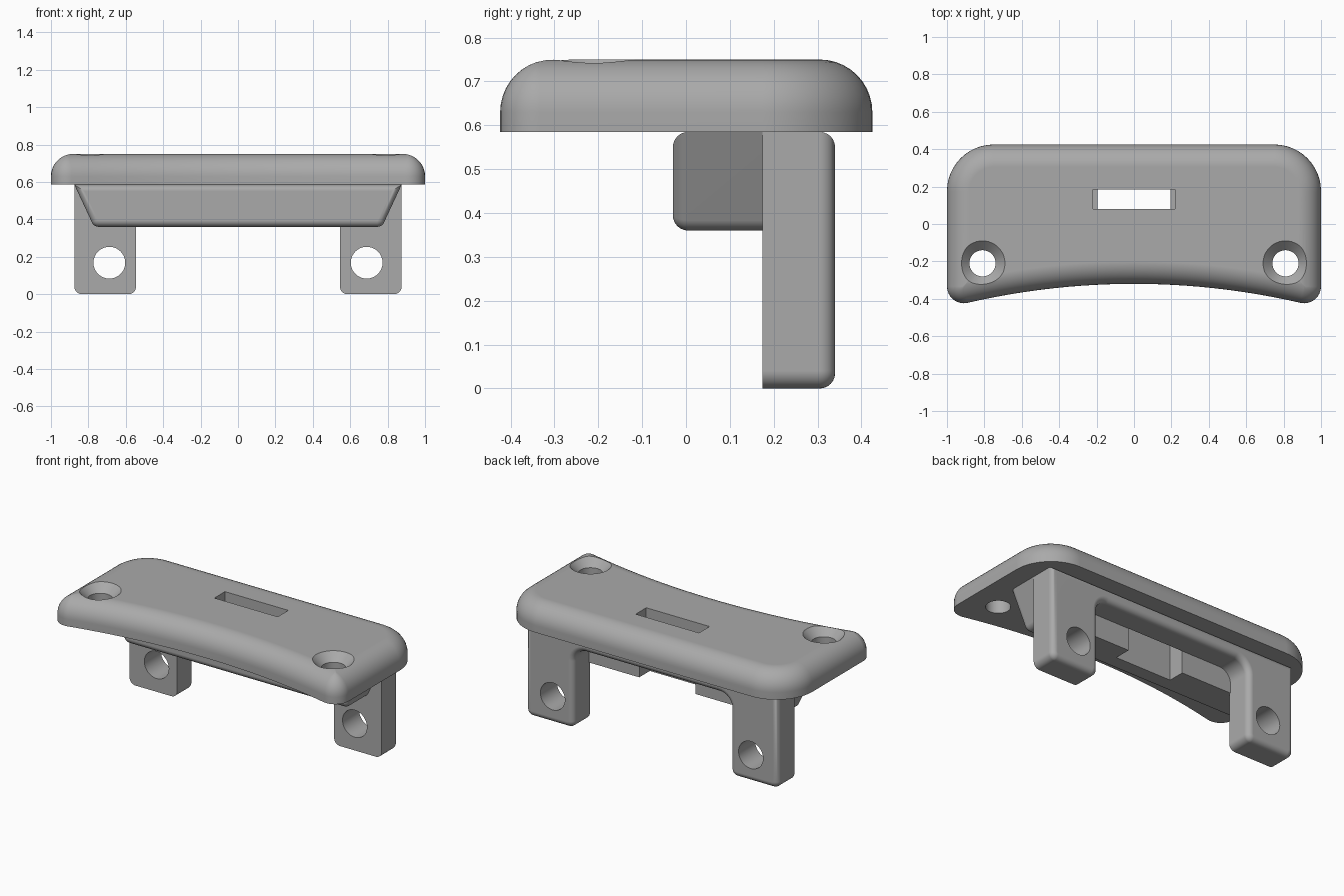
import bpy, bmesh
from math import pi, sin, cos, sqrt, atan2
from mathutils import Vector, Matrix

if "Cube" in bpy.data.objects:
    bpy.data.objects.remove(bpy.data.objects["Cube"])

grey = bpy.data.materials.new("plain grey")
grey.use_nodes = True
GREY = (0.4, 0.4, 0.4, 1)
grey.diffuse_color = GREY
grey.node_tree.nodes["Principled BSDF"].inputs["Base Color"].default_value = GREY


def finish(bm, name):
    bmesh.ops.remove_doubles(bm, verts=bm.verts, dist=0.0002)
    bmesh.ops.recalc_face_normals(bm, faces=bm.faces)
    mesh = bpy.data.meshes.new(name)
    bm.to_mesh(mesh)
    bm.free()
    ob = bpy.data.objects.new(name, mesh)
    bpy.context.collection.objects.link(ob)
    mesh.materials.append(grey)
    return ob


def loft(rings, name):
    """Closed solid through rings of equal point count."""
    bm = bmesh.new()
    loops = [[bm.verts.new(p) for p in ring] for ring in rings]
    n = len(loops[0])
    for a, b in zip(loops, loops[1:]):
        for i in range(n):
            j = (i + 1) % n
            bm.faces.new((a[i], a[j], b[j], b[i]))
    bm.faces.new(loops[0])
    bm.faces.new(loops[-1])
    return finish(bm, name)


def fillet(corners, steps=8):
    """Round the corners (x, z, radius) of a polygon."""
    out = []
    for i, (x, z, r) in enumerate(corners):
        p = Vector((x, z))
        if r == 0:
            out.append(p)
            continue
        a = (Vector(corners[i - 1][:2]) - p).normalized()
        b = (Vector(corners[(i + 1) % len(corners)][:2]) - p).normalized()
        half = a.angle(b) / 2
        centre = p + (a + b).normalized() * r / sin(half)
        start = p + a * r * cos(half) / sin(half) - centre
        end = p + b * r * cos(half) / sin(half) - centre
        turn = start.angle_signed(end)
        out += [centre + Matrix.Rotation(-turn * k / steps, 2) @ start for k in range(steps + 1)]
    return out


def extrude(half, y_sharp, y_round, radius, name):
    """Mirror a half profile, extrude along y and round the edges of one end."""
    corners = half + [(-x, z, r) for x, z, r in reversed(half)]
    profile = fillet(corners)
    inward = 1 if y_sharp > y_round else -1
    ob = loft([[(p.x, y, p.y) for p in profile] for y in (y_sharp, y_round)], name)
    bm = bmesh.new()
    bm.from_mesh(ob.data)
    rim = [e for e in bm.edges if all(abs(v.co.y - y_round) < 0.001 for v in e.verts)
           and min(v.co.z for v in e.verts) < 0.59]
    bmesh.ops.bevel(bm, geom=rim, offset=radius, segments=6, profile=0.5, affect='EDGES')
    bm.to_mesh(ob.data)
    bm.free()
    return ob


def cut(ob, cutter):
    mod = ob.modifiers.new("cut", 'BOOLEAN')
    mod.operation, mod.solver, mod.object = 'DIFFERENCE', 'EXACT', cutter
    bpy.context.view_layer.objects.active = ob
    bpy.ops.object.modifier_apply(modifier=mod.name)
    bpy.data.objects.remove(cutter)


def round_cutter(stations, place, name):
    """Turned cutter from (radius, height) stations."""
    return loft([[place(r * cos(2 * pi * k / 48), r * sin(2 * pi * k / 48), h)
                  for k in range(48)] for r, h in stations], name)


def box_cutter(x, y0, y1, z0, z1, name):
    return loft([[(-x, y0, z), (x, y0, z), (x, y1, z), (-x, y1, z)] for z in (z0, z1)], name)


# Top plate outline: straight back, hollow front, inset by d
ARC, FRONT, BACK, WIDE = 3.95, -0.32, 0.425, 1.0
BACK_R, FRONT_R = 0.25, 0.09


def outline(d, z):
    low = FRONT - ARC
    right = []
    m = max(FRONT_R, d + 0.001)
    cx = WIDE - m
    cy = low + sqrt((ARC + m) ** 2 - cx ** 2)
    tilt = atan2(cx, cy - low)
    for k in range(1, 13):                      # hollow front edge
        t = tilt * k / 13
        right.append(((ARC + d) * sin(t), low + (ARC + d) * cos(t)))
    for k in range(9):                          # front corner
        t = -pi / 2 - tilt + (pi / 2 + tilt) * k / 8
        right.append((cx + (m - d) * cos(t), cy + (m - d) * sin(t)))
    for k in range(13):                         # back corner
        t = pi / 2 * k / 12
        right.append((WIDE - BACK_R + (BACK_R - d) * cos(t),
                      BACK - BACK_R + (BACK_R - d) * sin(t)))
    ring = [(0, FRONT + d)] + right + [(-x, y) for x, y in reversed(right)]
    return [(x, y, z) for x, y in ring]


EDGE = 0.12
rings = [outline(0, 0.585)]
for k in range(11):
    t = pi / 2 * k / 10
    rings.append(outline(EDGE * (1 - cos(t)), 0.63 + EDGE * sin(t)))
plate = loft(rings, "top_plate")

# Countersunk screw holes and slot in the plate
for side in (-1, 1):
    cut(plate, round_cutter([(0.07, 0.5), (0.07, 0.7), (0.12, 0.75), (0.13, 0.76)],
                            lambda a, b, h: (side * 0.81 + a, -0.21 + b, h), "screw_cutter"))
cut(plate, box_cutter(0.22, 0.08, 0.185, 0.5, 0.8, "slot_cutter"))

# Back bracket: two legs joined by a bar, with a bolt hole in each leg
bracket = extrude([(0.875, 0.585, 0), (0.875, 0, 0.04), (0.545, 0, 0.04), (0.545, 0.5, 0.08)],
                  0.175, 0.34, 0.035, "leg_bracket")
for side in (-1, 1):
    cut(bracket, round_cutter([(0.085, 0.1), (0.085, 0.4)],
                              lambda a, b, h: (side * 0.688 + a, h, 0.168 + b), "bolt_cutter"))
cut(bracket, box_cutter(0.195, 0.1, 0.185, 0.4, 0.7, "bar_cutter"))

# Tapered block under the plate, notched behind the slot
block = extrude([(0.875, 0.585, 0), (0.77, 0.36, 0.04)], 0.185, -0.03, 0.035, "tapered_block")
cut(block, box_cutter(0.195, 0.08, 0.25, 0.3, 0.7, "notch_cutter"))

# Smooth shading with crisp edges
for ob in (plate, bracket, block):
    bpy.ops.object.select_all(action='DESELECT')
    ob.select_set(True)
    bpy.context.view_layer.objects.active = ob
    bpy.ops.object.shade_smooth_by_angle(angle=0.6)
    weighted = ob.modifiers.new("even shading", 'WEIGHTED_NORMAL')
    weighted.keep_sharp = True
